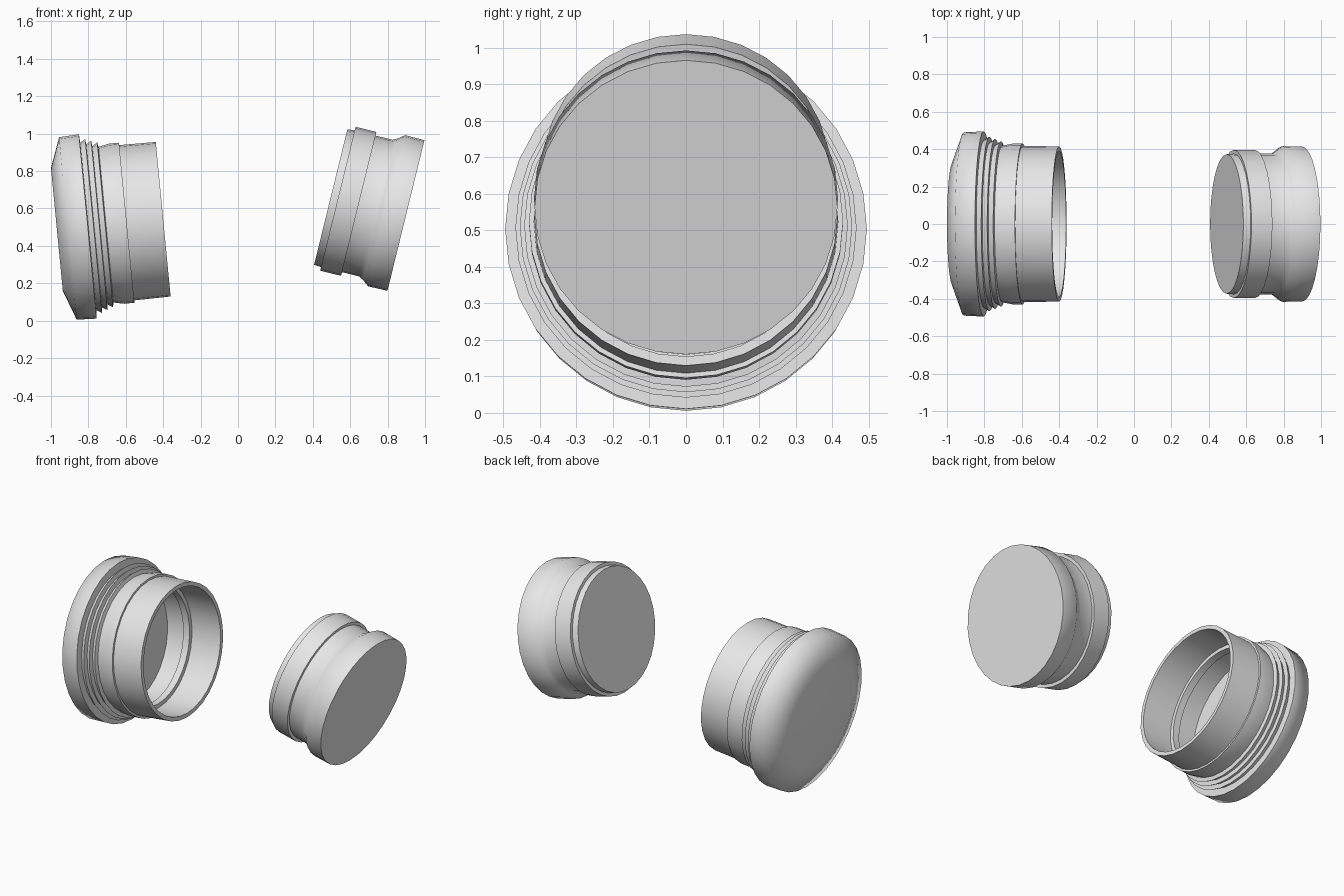
import bpy, bmesh, math
from mathutils import Matrix, Vector

SIDES = 32

cube = bpy.data.objects.get("Cube")
if cube:
    bpy.data.objects.remove(cube, do_unlink=True)

grey = bpy.data.materials.new("light_grey")
grey.use_nodes = True
colour = (0.8, 0.8, 0.8, 1)
grey.diffuse_color = colour
grey.node_tree.nodes["Principled BSDF"].inputs["Base Color"].default_value = colour


def lathe(name, profile, centre, tilt):
    """Turn (distance along axis, radius) points into a closed solid."""
    bm = bmesh.new()
    rings = []
    for along, radius in profile:
        ring = []
        for i in range(SIDES):
            a = math.tau * i / SIDES
            ring.append(bm.verts.new((radius * math.cos(a), radius * math.sin(a), along)))
        rings.append(ring)
    for low, high in zip(rings, rings[1:]):
        for i in range(SIDES):
            j = (i + 1) % SIDES
            bm.faces.new((low[i], low[j], high[j], high[i]))
    bm.faces.new(rings[0][::-1])
    bm.faces.new(rings[-1])
    bmesh.ops.recalc_face_normals(bm, faces=bm.faces)
    # Lay the axis along x, then tip it up or down
    turn = Matrix.Rotation(math.radians(90 - tilt), 4, 'Y')
    bm.transform(Matrix.Translation(Vector(centre)) @ turn)
    mesh = bpy.data.meshes.new(name)
    bm.to_mesh(mesh)
    bm.free()
    mesh.materials.append(grey)
    obj = bpy.data.objects.new(name, mesh)
    bpy.context.collection.objects.link(obj)
    bpy.ops.object.select_all(action='DESELECT')
    obj.select_set(True)
    bpy.context.view_layer.objects.active = obj
    bpy.ops.object.shade_smooth_by_angle(angle=math.radians(75))
    return obj


# Hollow socket: rounded end cap, ridged grip, collar, open sleeve
end_cap = [(-0.571, 0.33), (-0.512, 0.49), (-0.405, 0.495)]
ridges = []
for k in range(3):
    start = -0.402 + 0.031 * k
    ridges += [(start, 0.45 - 0.012 * k), (start + 0.028, 0.467 - 0.012 * k)]
collar = [(-0.307, 0.418), (-0.25, 0.43), (-0.196, 0.43), (-0.196, 0.417)]
sleeve = [(0, 0.415), (0, 0.39), (-0.205, 0.39)]
inner_lip = [(-0.205, 0.365), (-0.25, 0.365), (-0.25, 0.375), (-0.37, 0.375)]
lathe("hollow_socket", end_cap + ridges + collar + sleeve + inner_lip,
      (-0.40, 0, 0.5425), 5.5)

# Solid plug: stepped inner end, band, waist, flared outer end
inner_end = [(-0.414, 0.373), (-0.375, 0.376)]
band = [(-0.375, 0.396), (-0.26, 0.396), (-0.26, 0.376)]
flare = [(-0.165, 0.376), (-0.14, 0.39), (-0.107, 0.416), (0, 0.4145)]
lathe("solid_plug", inner_end + band + flare, (0.898, 0, 0.5625), -13.8)
